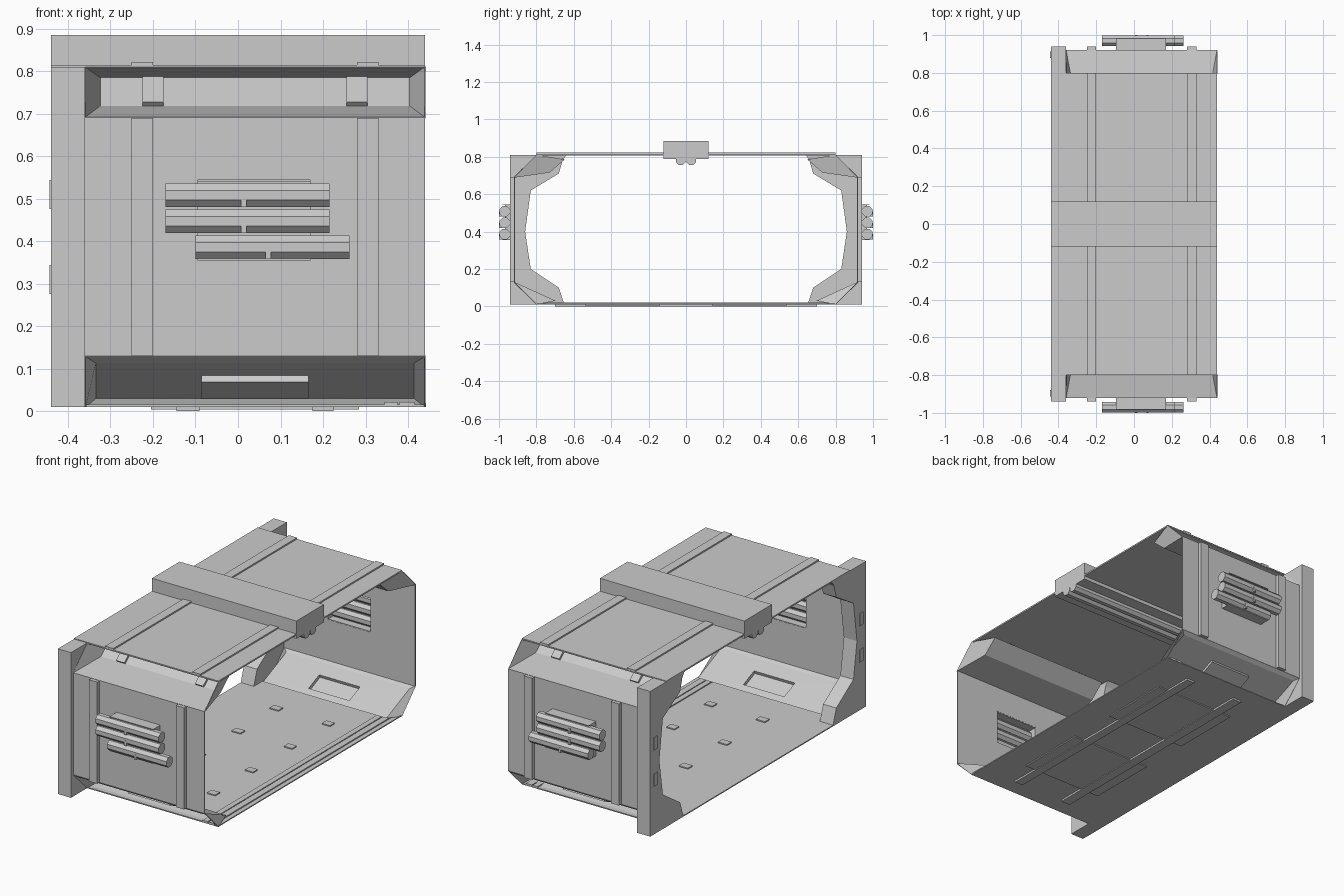
import bpy, bmesh, math
from mathutils import Matrix

if "Cube" in bpy.data.objects:
    bpy.data.objects.remove(bpy.data.objects["Cube"])

grey = bpy.data.materials.new("light_grey")
grey.use_nodes = True
grey.diffuse_color = (0.6, 0.6, 0.6, 1)
grey.node_tree.nodes["Principled BSDF"].inputs["Base Color"].default_value = (0.6, 0.6, 0.6, 1)


def finish(name, bm):
    bmesh.ops.recalc_face_normals(bm, faces=bm.faces)
    mesh = bpy.data.meshes.new(name)
    bm.to_mesh(mesh)
    bm.free()
    mesh.materials.append(grey)
    obj = bpy.data.objects.new(name, mesh)
    bpy.context.collection.objects.link(obj)
    return obj


def box(name, x0, x1, y0, y1, z0, z1):
    bm = bmesh.new()
    bmesh.ops.create_cube(bm, size=1)
    for v in bm.verts:
        v.co = ((x0 + x1) / 2 + v.co.x * (x1 - x0),
                (y0 + y1) / 2 + v.co.y * (y1 - y0),
                (z0 + z1) / 2 + v.co.z * (z1 - z0))
    return finish(name, bm)


def prism(name, profile, x0, x1):
    """Extrude a (y, z) outline along x."""
    bm = bmesh.new()
    face = bm.faces.new([bm.verts.new((x0, y, z)) for y, z in profile])
    new = bmesh.ops.extrude_face_region(bm, geom=[face])["geom"]
    bmesh.ops.translate(bm, vec=(x1 - x0, 0, 0),
                        verts=[g for g in new if isinstance(g, bmesh.types.BMVert)])
    return finish(name, bm)


def rod(name, x0, x1, y, z, r):
    bm = bmesh.new()
    place = (Matrix.Translation(((x0 + x1) / 2, y, z)) @ Matrix.Rotation(math.pi / 2, 4, 'Y')
             @ Matrix.Rotation(math.pi / 8, 4, 'Z'))
    bmesh.ops.create_cone(bm, cap_ends=True, segments=8, radius1=r, radius2=r,
                          depth=x1 - x0, matrix=place)
    return finish(name, bm)


def recess(name, s, outer, inner, pad, slot=None):
    """Sheet panel whose middle is pushed inward; outer and inner are (y, z) pairs."""
    bm = bmesh.new()

    def ring(x0, x1, ends):
        (ya, za), (yb, zb) = ends
        return [bm.verts.new(p) for p in ((x0, s * ya, za), (x1, s * ya, za),
                                          (x1, s * yb, zb), (x0, s * yb, zb))]

    def bridge(a, b):
        for i in range(4):
            j = (i + 1) % 4
            bm.faces.new((a[i], a[j], b[j], b[i]))

    last = ring(X0, X1, outer)
    middle = ring(X0 + pad, X1 - pad, inner)
    bridge(last, middle)
    if slot:
        rim = ring(*slot[0])
        floor_ring = ring(*slot[1])
        bridge(middle, rim)
        bridge(rim, floor_ring)
        middle = floor_ring
    bm.faces.new(middle)
    obj = finish(name, bm)
    mod = obj.modifiers.new("thickness", 'SOLIDIFY')
    mod.thickness = 0.004
    mod.offset = 0
    return obj


X0, X1 = -0.36, 0.44
STRIPS = ((-0.25, -0.2), (0.28, 0.33))
RIB = ((0.94, 0.01), (0.94, 0.81), (0.64, 0.81), (0.66, 0.78), (0.68, 0.71),
       (0.83, 0.62), (0.86, 0.4), (0.83, 0.2), (0.68, 0.1), (0.65, 0.01))

# Floor and ceiling plates
box("floor", -0.44, X1, -0.8, 0.8, 0.01, 0.016)
box("ceiling", -0.44, X1, -0.8, 0.8, 0.806, 0.814)
for x0, x1 in ((0.345, 0.375), (0.38, 0.415)):
    box("floor_edge_ridge", x0, x1, -0.8, 0.8, 0.01, 0.022)
for x0, x1 in ((-0.145, -0.09), (0.175, 0.225)):
    box("floor_underside_strip", x0, x1, -0.7, 0.7, 0, 0.012)
    for y in (-0.5, -0.17, 0.17, 0.5):
        box("floor_clip", x0, x1, y - 0.02, y + 0.02, 0.014, 0.022)

# Overhead beam with two pipes below
box("ceiling_beam", -0.44, X1, -0.12, 0.12, 0.787, 0.885)
for y in (-0.027, 0.027):
    rod("beam_pipe", -0.44, X1, y, 0.782, 0.028)

for s in (-1, 1):
    # Y-mirrored box: a and b are distances from the centre
    def side(name, x0, x1, a, b, z0, z1):
        return box(name, x0, x1, min(s * a, s * b), max(s * a, s * b), z0, z1)

    # End rib with small inset plates
    prism("end_rib", [(s * y, z) for y, z in RIB], -0.44, X0)
    for z in (0.31, 0.51):
        for x in (-0.444, X0 - 0.001):
            side("rib_plate", x, x + 0.005, 0.88, 0.913, z - 0.034, z + 0.034)

    # Wall made around a rectangular opening
    side("wall_left", X0, -0.095, 0.914, 0.92, 0.13, 0.69)
    side("wall_right", 0.17, X1, 0.914, 0.92, 0.13, 0.69)
    side("wall_lower", -0.095, 0.17, 0.914, 0.92, 0.13, 0.355)
    side("wall_upper", -0.095, 0.17, 0.914, 0.92, 0.545, 0.69)

    # Shallow housing behind the opening
    side("housing_back", -0.095, 0.17, 0.962, 0.967, 0.355, 0.545)
    for z in (0.355, 0.541):
        side("housing_rail", -0.095, 0.17, 0.915, 0.982, z, z + 0.004)
    for x in (-0.095, 0.166):
        side("housing_end", x, x + 0.004, 0.915, 0.965, 0.355, 0.545)

    # Stack of three pipes with brackets
    for x0, x1, z in ((-0.17, 0.215, 0.508), (-0.17, 0.215, 0.447), (-0.1, 0.262, 0.386)):
        rod("wall_pipe", x0, x1, s * 0.97, z, 0.03)
        mid = (x0 + x1) / 2 - 0.016
        side("pipe_bracket", mid, mid + 0.013, 0.975, 1.0, z - 0.028, z)

    # Sloped corner panels
    recess("upper_corner_panel", s, ((0.92, 0.69), (0.8, 0.81)),
           ((0.73, 0.717), (0.65, 0.785)), 0.035)
    recess("lower_corner_panel", s, ((0.92, 0.13), (0.8, 0.01)),
           ((0.9, 0.115), (0.7, 0.03)), 0.025,
           ((-0.085, 0.165, ((0.829, 0.085), (0.735, 0.045))),
            (-0.085, 0.165, ((0.835, 0.07), (0.743, 0.03)))))

    # Raised strips up the wall, across the corner and over the ceiling
    for x0, x1 in STRIPS:
        side("wall_strip", x0, x1, 0.918, 0.94, 0.13, 0.69)
        side("ceiling_strip", x0, x1, 0.12, 0.8, 0.812, 0.822)
        shift = 0.025 if x0 < 0 else -0.025
        prism("corner_strip", [(s * y, z) for y, z in
                               ((0.73, 0.717), (0.74, 0.727), (0.66, 0.795), (0.65, 0.785))],
              x0 + shift, x1 + shift)

    # Thin underside panels
    side("floor_underside_panel", -0.205, 0.285, 0.14, 0.54, 0.004, 0.011)
